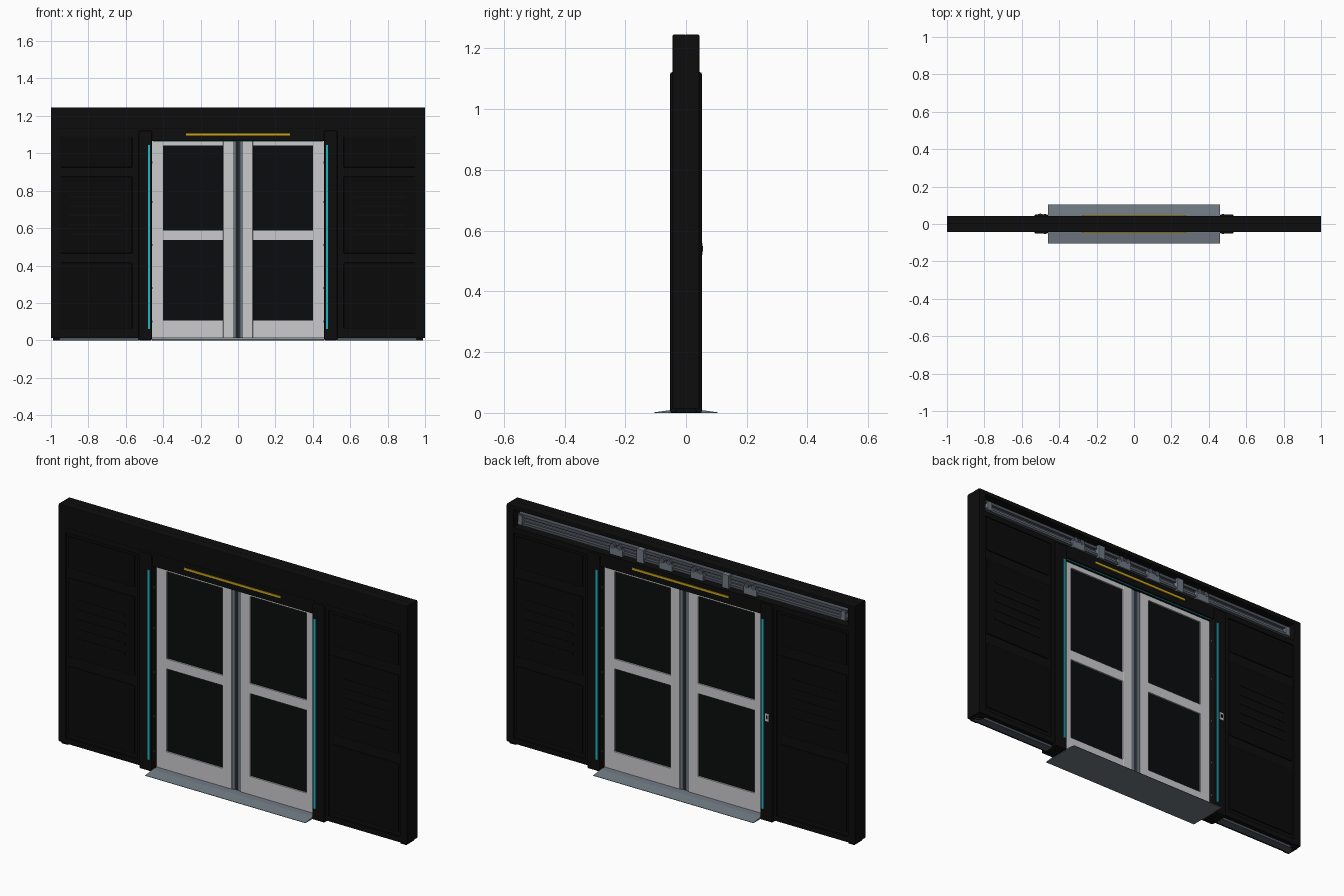
import bpy, bmesh
from mathutils import Matrix, Vector

cube = bpy.data.objects.get("Cube")
if cube:
    bpy.data.objects.remove(cube, do_unlink=True)


def material(name, r, g, b):
    m = bpy.data.materials.new(name)
    m.use_nodes = True
    m.diffuse_color = (r, g, b, 1)
    bsdf = next(n for n in m.node_tree.nodes if n.type == 'BSDF_PRINCIPLED')
    bsdf.inputs["Base Color"].default_value = (r, g, b, 1)
    return m


BLACK = material("black wall", .004, .004, .004)
PANEL = material("black panel", .003, .003, .003)
GLASS = material("dark glass", .003, .0035, .004)
CREAM = material("pale door", .6, .6, .62)
STEEL = material("blue grey steel", .165, .195, .23)
DARK = material("dark steel", .08, .09, .115)
CYAN = material("cyan light", .01, .5, .6)
AMBER = material("amber light", .6, .38, .007)


def box(name, x, y, z, mat, bevel=0):
    """Box from (min, max) ranges on each axis."""
    lo, hi = (Vector(p) for p in zip(x, y, z))
    bm = bmesh.new()
    bmesh.ops.create_cube(bm, size=1, matrix=Matrix.Translation((lo + hi) / 2)
                          @ Matrix.Diagonal((*(hi - lo), 1)))
    return finish(name, bm, mat, bevel)


def finish(name, bm, mat, bevel=0):
    bmesh.ops.recalc_face_normals(bm, faces=bm.faces)
    me = bpy.data.meshes.new(name)
    bm.to_mesh(me)
    bm.free()
    me.materials.append(mat)
    ob = bpy.data.objects.new(name, me)
    bpy.context.collection.objects.link(ob)
    if bevel:
        mod = ob.modifiers.new("bevel", 'BEVEL')
        mod.width = bevel
        mod.segments = 2
    return ob


def span(a, b, sign):
    return tuple(sorted((a * sign, b * sign)))


def profile(name, points, x, mat):
    """Extrude a y-z outline along x."""
    bm = bmesh.new()
    face = bm.faces.new([bm.verts.new((x[0], *p)) for p in points])
    geo = bmesh.ops.extrude_face_region(bm, geom=[face])
    verts = [v for v in geo["geom"] if isinstance(v, bmesh.types.BMVert)]
    bmesh.ops.translate(bm, verts=verts, vec=(x[1] - x[0], 0, 0))
    return finish(name, bm, mat)


W = .044          # half thickness of the wall
FIELD = .036      # half thickness behind the raised panels
DOOR_TOP = 1.065

# Header with a shallow track recess at the back
box("header_front", (-1, 1), (-W, 0), (1.13, 1.246), BLACK, .004)
box("header_lower", (-.5, .5), (-W, W), (DOOR_TOP, 1.132), BLACK)
box("top_cap", (-1, 1), (-.002, W), (1.224, 1.246), BLACK, .004)

for s, side in ((-1, "right"), (1, "left")):
    # Side wall, its border and floor guide
    box(side + "_wall", span(.5, .98, s), (-FIELD, FIELD), (.012, 1.132), BLACK)
    box(side + "_end_post", span(.96, 1, s), (-W, W), (.012, 1.244), BLACK, .003)
    box(side + "_base_rail", span(.5, .97, s), (-W, W), (.012, .04), BLACK)
    box(side + "_upper_rail", span(.5, .97, s), (-W, W), (1.105, 1.132), BLACK)
    box(side + "_inner_post", span(.5, .55, s), (-W, W), (.012, 1.13), BLACK)
    box(side + "_floor_guide", span(.53, .985, s), (-.022, .022), (0, .013), DARK)
    box(side + "_foot", span(.955, .99, s), (-.034, .034), (0, .013), BLACK, .003)

    # Raised panels and vent ribs on both faces
    for f, face in ((-1, "front"), (1, "back")):
        for i, z in enumerate(((.06, .415), (.465, .875), (.925, 1.09))):
            box(f"{side}_{face}_panel_{i}", span(.565, .95, s),
                span(FIELD - .002, .042, f), z, PANEL, .004)
        for i in range(5):
            z = .56 + i * .05
            box(f"{side}_{face}_rib_{i}", span(.62, .90, s),
                span(.041, W, f), (z, z + .012), BLACK, .001)

        # Light strip and bolts on the jamb
        box(f"{side}_{face}_light", span(.471, .481, s),
            span(.05, .0535, f), (.06, 1.045), CYAN)
    for i, z in enumerate((.1, .28, .51, .74, .95)):
        box(f"{side}_jamb_bolt_{i}", span(.457, .461, s), (-.034, -.026),
            (z - .005, z + .005), DARK)
        box(f"{side}_jamb_bolt_back_{i}", span(.457, .461, s), (.026, .034),
            (z - .005, z + .005), DARK)
    box(side + "_jamb", span(.46, .532, s), (-.052, .052), (0, 1.122), BLACK, .006)

    # Sliding leaf: stiles, rails and glass
    box(side + "_outer_stile", span(.402, .46, s), (-.014, .014), (.012, DOOR_TOP), CREAM, .001)
    box(side + "_inner_stile", span(.027, .079, s), (-.014, .014), (.012, DOOR_TOP), CREAM, .001)
    for name, z in (("bottom", (.012, .106)), ("middle", (.536, .588)),
                    ("top", (1.041, DOOR_TOP))):
        box(f"{side}_{name}_rail", span(.075, .405, s), (-.013, .013), z, CREAM)
    box(side + "_glass", span(.075, .405, s), (-.005, .005), (.1, 1.045), GLASS)
    box(side + "_edge_trim", span(.009, .027, s), (-.012, .012), (.012, DOOR_TOP), STEEL, .002)
    box(side + "_edge_seal", span(.001, .01, s), (-.009, .009), (.012, DOOR_TOP), DARK, .002)

# Amber strips over the doorway, with a thin light line below the header
for f, face in ((-1, "front"), (1, "back")):
    box(face + "_amber_strip", (-.278, .278), span(.043, .047, f), (1.096, 1.107), AMBER)
    box(face + "_soffit_light", (-.455, .455), span(.03, .034, f),
        (DOOR_TOP - .003, DOOR_TOP), CYAN)

# Ramped threshold
profile("threshold", [(-.104, 0), (.104, 0), (.104, .002), (.045, .01),
                      (-.045, .01), (-.104, .002)], (-.46, .46), STEEL)

# Door track: stepped channel in the recess
profile("track", [(-.002, 1.15), (.034, 1.15), (.034, 1.163), (.016, 1.163),
                  (.016, 1.19), (.03, 1.19), (.03, 1.205), (-.002, 1.205)],
        (-.945, .945), DARK)
box("track_runner", (-.93, .93), (.014, .022), (1.172, 1.18), STEEL)
for s in (-1, 1):
    box("track_end_stop", span(.915, .94, s), (.01, .038), (1.152, 1.2), STEEL, .002)

# Hangers, tall brackets and rollers
for x in (.375, .09, -.09, -.395):
    box("hanger", (x - .038, x + .038), (.01, .041), (1.14, 1.18), STEEL, .003)
    for dx in (-.02, .02):
        bm = bmesh.new()
        bmesh.ops.create_cone(bm, cap_ends=True, segments=16, radius1=.014,
                              radius2=.014, depth=.024,
                              matrix=Matrix.Translation((x + dx, .03, 1.186))
                              @ Matrix.Rotation(1.5708, 4, 'X'))
        finish("roller", bm, DARK)
for x in (.235, -.255):
    box("bracket", (x - .02, x + .02), (.008, .043), (1.14, 1.212), STEEL, .003)

# Lock plate on the back of the right jamb
box("lock_plate", (-.513, -.49), (.051, .0545), (.52, .56), CREAM, .001)
box("keyhole", (-.506, -.497), (.054, .0555), (.532, .55), BLACK)
